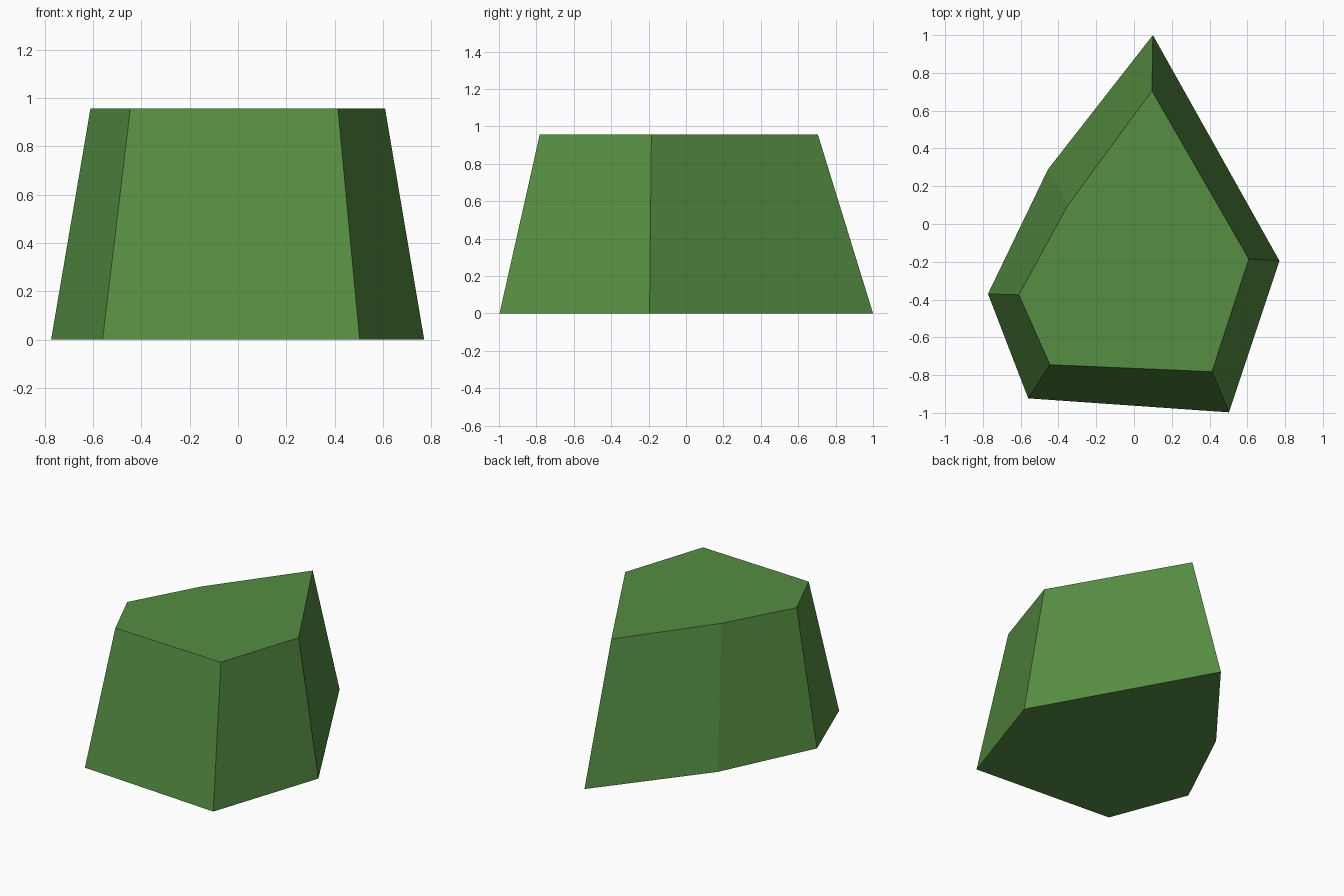
import bpy
import bmesh

cube = bpy.data.objects.get("Cube")
if cube:
    bpy.data.objects.remove(cube, do_unlink=True)

HEIGHT = 0.957

# Outlines, counter-clockwise from the rear point
base_outline = [(0.10, 1.0), (-0.455, 0.29), (-0.773, -0.37),
                (-0.56, -0.923), (0.503, -0.997), (0.77, -0.195)]
top_outline = [(0.095, 0.705), (-0.35, 0.10), (-0.61, -0.375),
               (-0.445, -0.745), (0.413, -0.782), (0.608, -0.185)]


def make_material(name, rgb):
    mat = bpy.data.materials.new(name)
    mat.use_nodes = True
    color = (*rgb, 1.0)
    mat.diffuse_color = color
    mat.node_tree.nodes["Principled BSDF"].inputs["Base Color"].default_value = color
    return mat


def tapered_prism(name, lower, upper, height, mat):
    bm = bmesh.new()
    low = [bm.verts.new((x, y, 0)) for x, y in lower]
    high = [bm.verts.new((x, y, height)) for x, y in upper]
    bm.faces.new(low[::-1])
    bm.faces.new(high)
    for i in range(len(low)):
        j = (i + 1) % len(low)
        bm.faces.new((low[i], low[j], high[j], high[i]))
    bmesh.ops.recalc_face_normals(bm, faces=bm.faces)
    mesh = bpy.data.meshes.new(name)
    bm.to_mesh(mesh)
    bm.free()
    mesh.materials.append(mat)
    obj = bpy.data.objects.new(name, mesh)
    bpy.context.collection.objects.link(obj)
    return obj


# Faceted block with sloping sides
green = make_material("leaf green", (0.093, 0.27, 0.054))
tapered_prism("faceted_block", base_outline, top_outline, HEIGHT, green)
